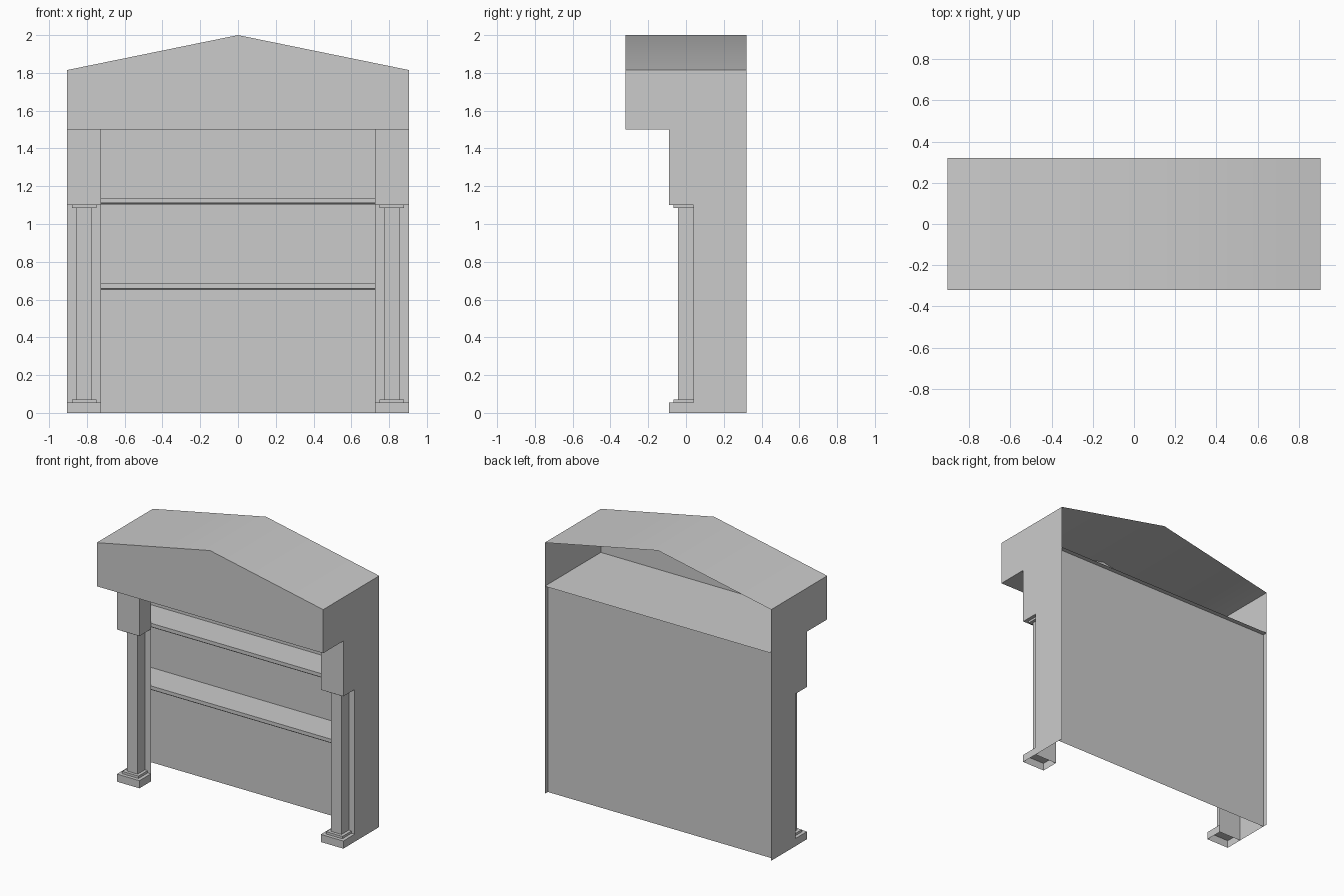
import bpy, bmesh
from mathutils import Vector

cube = bpy.data.objects.get("Cube")
if cube:
    bpy.data.objects.remove(cube, do_unlink=True)

grey = bpy.data.materials.new("plain_grey")
grey.use_nodes = True
colour = (0.6, 0.6, 0.6, 1)
grey.diffuse_color = colour
grey.node_tree.nodes["Principled BSDF"].inputs["Base Color"].default_value = colour

# Overall dimensions
W, D = 0.905, 0.32            # half width, half depth
EAVE, RIDGE, FLOOR = 1.815, 2.0, 1.5
INNER, POST = 0.725, 0.815    # inner edge and centre of a post
FRONT, FLANGE, BACK = -0.09, 0.04, 0.285
CAP, BASE = 1.1, 0.055        # underside of upper block, top of pedestal


def finish(name, bm, mirror=False):
    mesh = bpy.data.meshes.new(name)
    bm.to_mesh(mesh)
    bm.free()
    mesh.materials.append(grey)
    obj = bpy.data.objects.new(name, mesh)
    bpy.context.collection.objects.link(obj)
    if mirror:
        obj.modifiers.new("Mirror", "MIRROR")
    return obj


def sheet(name, points, mirror=False):
    bm = bmesh.new()
    bm.faces.new([bm.verts.new(p) for p in points])
    return finish(name, bm, mirror)


def box(name, lo, hi, omit=(), mirror=True):
    """Box between two corners, leaving out the sides whose direction is listed."""
    bm = bmesh.new()
    bmesh.ops.create_cube(bm, size=1)
    lo, hi = Vector(lo), Vector(hi)
    drop = [f for f in bm.faces
            if any(f.normal.dot(Vector(d)) > 0.9 for d in omit)]
    bmesh.ops.delete(bm, geom=drop, context="FACES")
    for v in bm.verts:
        v.co = Vector([lo[i] + (v.co[i] + 0.5) * (hi[i] - lo[i]) for i in range(3)])
    return finish(name, bm, mirror)


def prism(name, profile):
    """Extrude a (y, z) profile across the full width."""
    bm = bmesh.new()
    face = bm.faces.new([bm.verts.new((-W, y, z)) for y, z in profile])
    new = bmesh.ops.extrude_face_region(bm, geom=[face])["geom"]
    moved = [v for v in new if isinstance(v, bmesh.types.BMVert)]
    bmesh.ops.translate(bm, verts=moved, vec=(2 * W, 0, 0))
    bmesh.ops.recalc_face_normals(bm, faces=bm.faces)
    return finish(name, bm)


OUT, BEHIND, UP, DOWN = (1, 0, 0), (0, 1, 0), (0, 0, 1), (0, 0, -1)

# Gabled roof and hood front, open at the back
bm = bmesh.new()
outline = [(-W, EAVE), (0, RIDGE), (W, EAVE)]
near = [bm.verts.new((x, -D, z)) for x, z in outline]
far = [bm.verts.new((x, D, z)) for x, z in outline]
for i in range(2):
    bm.faces.new((near[i], near[i + 1], far[i + 1], far[i]))
low = [bm.verts.new((x, -D, FLOOR)) for x in (-W, W)]
bm.faces.new((low[0], low[1], near[2], near[1], near[0]))
roof = finish("gabled_hood", bm)
bpy.context.view_layer.objects.active = roof
roof.select_set(True)
bpy.ops.object.shade_smooth_by_angle()

# Hood floor and recessed back panel
sheet("hood_floor", [(-W, -D, FLOOR), (W, -D, FLOOR), (W, D, FLOOR), (-W, D, FLOOR)])
sheet("back_panel", [(-W, BACK, 0), (W, BACK, 0), (W, BACK, FLOOR), (-W, BACK, FLOOR)])

# Stepped side walls and the narrow front flanges behind the posts
side = [(D, 0), (D, EAVE), (-D, EAVE), (-D, FLOOR), (FRONT, FLOOR), (FRONT, CAP),
        (FLANGE, CAP), (FLANGE, BASE), (FRONT, BASE), (FRONT, 0)]
sheet("side_wall", [(W, y, z) for y, z in reversed(side)], True)
sheet("front_flange", [(INNER, FLANGE, 0), (W, FLANGE, 0),
                       (W, FLANGE, FLOOR), (INNER, FLANGE, FLOOR)], True)

# Posts: pedestal, plinth, shaft, collar and upper block
box("pedestal", (INNER, FRONT, 0), (W, FLANGE, BASE), (OUT, BEHIND, DOWN))
box("upper_block", (INNER, FRONT, CAP), (W, FLANGE, FLOOR), (OUT, BEHIND, UP))
for name, half, z0, z1 in (("plinth", 0.065, BASE, 0.072),
                           ("shaft", 0.043, 0.072, 1.085),
                           ("collar", 0.065, 1.085, CAP)):
    box(name, (POST - half, -half, z0), (POST + half, FLANGE, z1), (BEHIND,))

# Two cross shelves with chamfered front edges
lip = 0.05
for name, z in (("lower_shelf", 0.65), ("upper_shelf", 1.103)):
    prism(name, [(BACK, z), (lip + 0.012, z), (lip + 0.012, z + 0.006),
                 (lip, z + 0.009), (lip, z + 0.035), (BACK, z + 0.035)])
